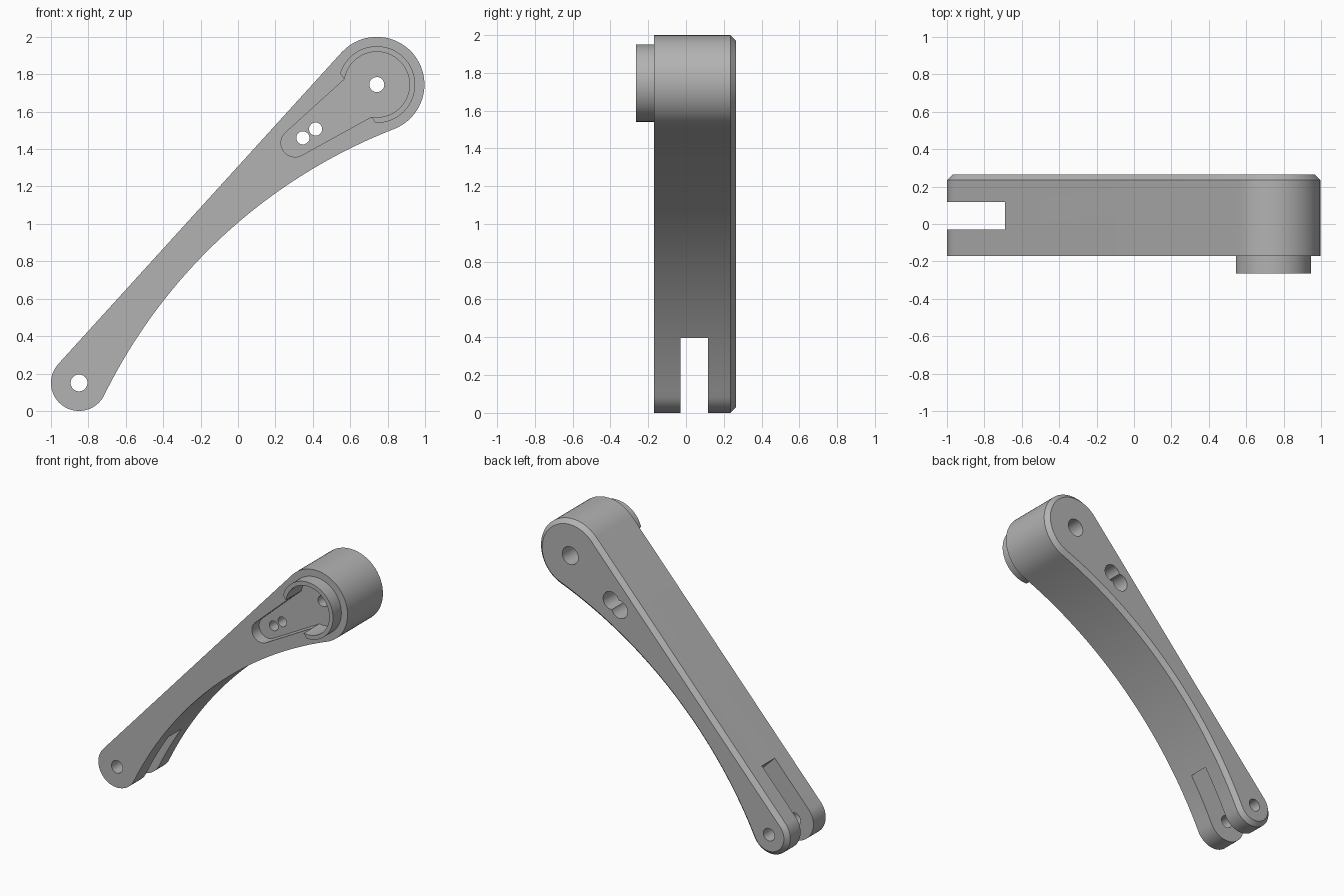
import bpy, bmesh, math
from mathutils import Vector

cube = bpy.data.objects.get("Cube")
if cube:
    bpy.data.objects.remove(cube, do_unlink=True)

metal = bpy.data.materials.new("plain grey")
metal.use_nodes = True
GREY = (0.45, 0.45, 0.45, 1)
metal.diffuse_color = GREY
metal.node_tree.nodes["Principled BSDF"].inputs["Base Color"].default_value = GREY

# Main layout in the x-z plane
foot, head, slot_end = Vector((-0.85, 0.15)), Vector((0.742, 1.745)), Vector((0.305, 1.433))
FOOT_R, HEAD_R, UNDER_R = 0.15, 0.255, 2.9
FRONT, BACK, BOSS_FRONT, FLOOR = -0.17, 0.265, -0.265, -0.087
CHAMFER = 0.03


def arc(c, r, a0, a1, n=32):
    return [Vector((c[0] + r * math.cos(t), c[1] + r * math.sin(t)))
            for t in (a0 + (a1 - a0) * i / n for i in range(n + 1))]


def circle(c, r, n=48):
    return arc(c, r, 0, math.tau, n)[:-1]


def angle(v):
    return math.atan2(v.y, v.x)


def arm_outline(inset):
    """Two round ends, straight upper edge, hollow lower edge; inset keeps tangency."""
    axis = head - foot
    length, u = axis.length, axis.normalized()
    v = Vector((u.y, -u.x))
    d1, d2 = UNDER_R + FOOT_R, UNDER_R + HEAD_R
    a = (length ** 2 + d1 ** 2 - d2 ** 2) / (2 * length)
    under = foot + u * a + v * math.sqrt(d1 ** 2 - a ** 2)
    top = angle(axis) + math.pi / 2 + math.asin((HEAD_R - FOOT_R) / length)
    low_foot, low_head = angle(under - foot), angle(under - head)
    return (arc(foot, FOOT_R - inset, top, low_foot + math.tau)
            + arc(under, UNDER_R + inset, angle(foot - under), angle(head - under), 48)[1:-1]
            + arc(head, HEAD_R - inset, low_head, top))


def solid(name, layers):
    """Closed solid from (outline, y) layers ordered front to back."""
    bm = bmesh.new()
    loops = [[bm.verts.new((p.x, y, p.y)) for p in pts] for pts, y in layers]
    bm.faces.new(loops[0])
    bm.faces.new(loops[-1][::-1])
    for a, b in zip(loops, loops[1:]):
        for i in range(len(a)):
            j = (i + 1) % len(a)
            bm.faces.new((a[i], b[i], b[j], a[j]))
    bmesh.ops.recalc_face_normals(bm, faces=bm.faces)
    mesh = bpy.data.meshes.new(name)
    bm.to_mesh(mesh)
    bm.free()
    mesh.materials.append(metal)
    ob = bpy.data.objects.new(name, mesh)
    bpy.context.collection.objects.link(ob)
    return ob


def combine(target, tool, operation):
    mod = target.modifiers.new(operation.lower(), "BOOLEAN")
    mod.operation, mod.object, mod.solver = operation, tool, "EXACT"
    bpy.context.view_layer.objects.active = target
    bpy.ops.object.modifier_apply(modifier=mod.name)
    bpy.data.objects.remove(tool, do_unlink=True)


# Arm body with a chamfered back rim
arm = solid("lever_arm", [(arm_outline(0), FRONT), (arm_outline(0), BACK - CHAMFER),
                          (arm_outline(CHAMFER), BACK)])

# Raised collar, cut straight where the pocket leaves it
slot_dir = angle(head - slot_end)
open_angle = math.acos(-0.125 / 0.205)
collar = arc(head, 0.205, slot_dir - open_angle, slot_dir + open_angle, 64)
combine(arm, solid("collar", [(collar, BOSS_FRONT), (collar, FRONT + 0.04)]), "UNION")

# Keyhole pocket through the collar into the body
wide, tip = math.radians(135), math.radians(96.5)
pocket = (arc(head, 0.175, slot_dir - wide, slot_dir + wide, 64)
          + arc(slot_end, 0.075, slot_dir + tip, slot_dir + math.tau - tip))
combine(arm, solid("pocket", [(pocket, -0.5), (pocket, FLOOR)]), "DIFFERENCE")

# Fork gap at the foot
u = (head - foot).normalized()
v = Vector((-u.y, u.x))
gap = [foot + u * a + v * b for a, b in ((-0.5, -0.5), (0.395, -0.5), (0.395, 0.5), (-0.5, 0.5))]
combine(arm, solid("fork_gap", [(gap, -0.03), (gap, 0.117)]), "DIFFERENCE")

# Pin hole, and screw holes with wide recesses from the back
screws = [(head, 0.04), (Vector((0.347, 1.46)), 0.035), (Vector((0.415, 1.507)), 0.035)]
for centre, radius in [(foot, 0.045)] + screws:
    ring = circle(centre, radius)
    combine(arm, solid("hole", [(ring, -0.5), (ring, 0.5)]), "DIFFERENCE")
for centre, _ in screws:
    ring = circle(centre, 0.064)
    combine(arm, solid("recess", [(ring, 0.0), (ring, 0.5)]), "DIFFERENCE")

bpy.ops.object.select_all(action="DESELECT")
arm.select_set(True)
bpy.context.view_layer.objects.active = arm
bpy.ops.object.shade_smooth_by_angle(angle=math.radians(25))
